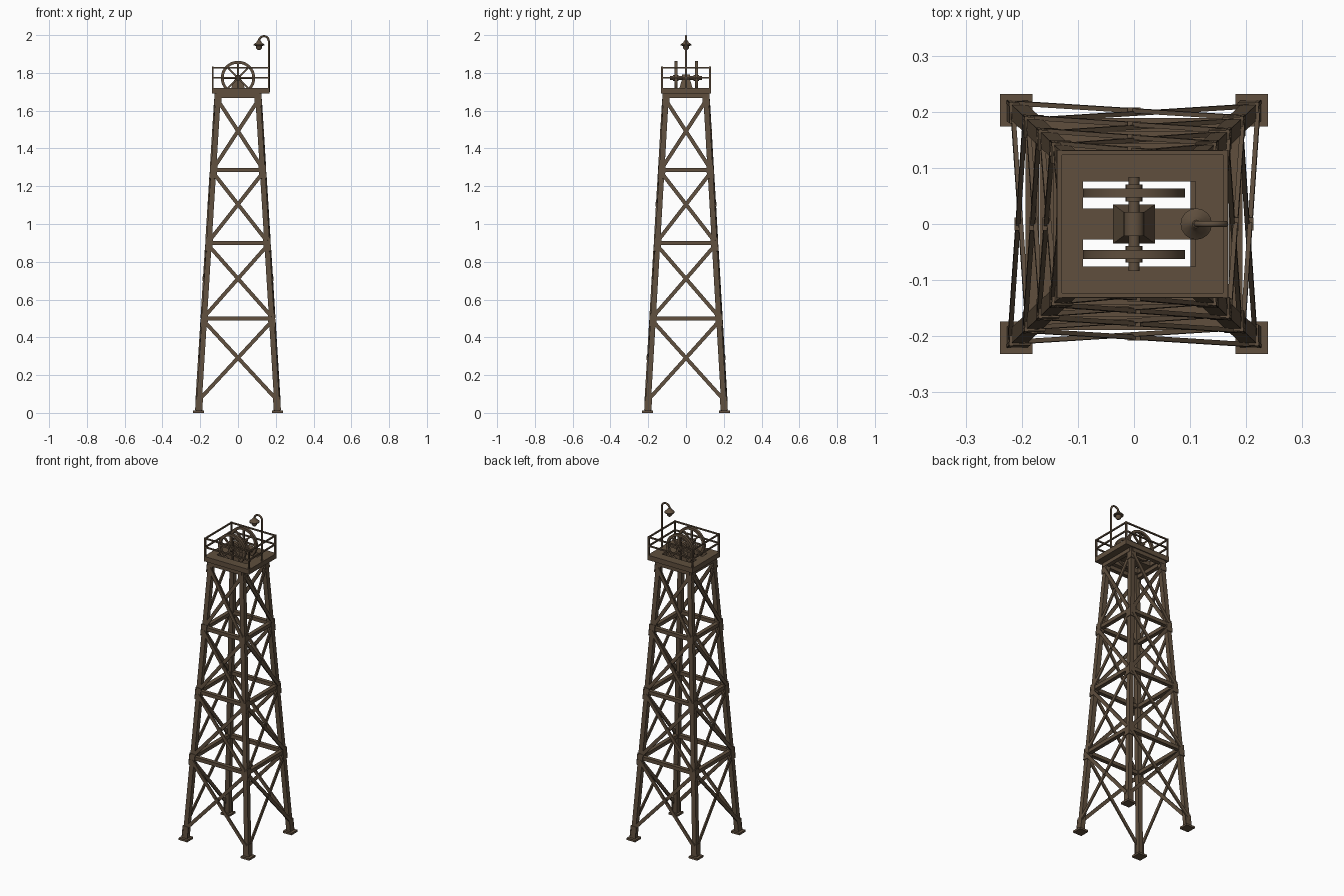
import bpy, bmesh, math
from mathutils import Vector, Matrix

if "Cube" in bpy.data.objects:
    bpy.data.objects.remove(bpy.data.objects["Cube"])

mat = bpy.data.materials.new("weathered_brown")
mat.diffuse_color = (0.115, 0.078, 0.048, 1)
mat.use_nodes = True
mat.node_tree.nodes["Principled BSDF"].inputs["Base Color"].default_value = mat.diffuse_color


def finish(bm, name, smooth=False):
    bmesh.ops.recalc_face_normals(bm, faces=bm.faces)
    me = bpy.data.meshes.new(name)
    bm.to_mesh(me)
    bm.free()
    ob = bpy.data.objects.new(name, me)
    me.materials.append(mat)
    bpy.context.collection.objects.link(ob)
    if smooth:
        bpy.context.view_layer.objects.active = ob
        ob.select_set(True)
        bpy.ops.object.shade_smooth_by_angle(angle=math.radians(40))
        ob.select_set(False)
    return ob


def bar(bm, p, q, w, t, normal):
    """Box beam from p to q, w wide in the face plane, t thick along normal."""
    p, q = Vector(p), Vector(q)
    d = (q - p).normalized()
    n = Vector(normal)
    n = (n - d * n.dot(d)).normalized()
    s = n.cross(d)
    m = Matrix((s * w, n * t, d * (q - p).length)).transposed().to_4x4()
    m.translation = (p + q) / 2
    bmesh.ops.create_cube(bm, size=1, matrix=m)


def lathe(bm, profile, m, n=24, closed=False):
    """Revolve (radius, height) points about local z."""
    rings = [[bm.verts.new(m @ Vector((r * math.cos(2 * math.pi * i / n),
              r * math.sin(2 * math.pi * i / n), h))) for i in range(n)] for r, h in profile]
    pairs = list(zip(rings, rings[1:]))
    if closed:
        pairs.append((rings[-1], rings[0]))
    else:
        bm.faces.new(rings[0])
        bm.faces.new(rings[-1])
    for a, b in pairs:
        for i in range(n):
            bm.faces.new((a[i], a[(i + 1) % n], b[(i + 1) % n], b[i]))


def leg(sx, sy, z, out=0.0):
    k = z / 1.68
    return Vector((sx * (0.209 - 0.104 * k + out), sy * (0.203 - 0.098 * k + out), z))


CORNERS = [(-1, -1), (1, -1), (1, 1), (-1, 1)]
SIDES = list(zip(CORNERS, CORNERS[1:] + CORNERS[:1]))
LEVELS = [0.06, 0.5, 0.9, 1.285, 1.67]

# legs and foot plates
bm = bmesh.new()
for c in CORNERS:
    bar(bm, leg(*c, 0.005), leg(*c, 1.69), 0.028, 0.028, (0, 1, 0))
finish(bm, "tower_legs")
bm = bmesh.new()
for sx, sy in CORNERS:
    bar(bm, (sx * .21, sy * .203, 0), (sx * .21, sy * .203, .012), .058, .058, (0, 1, 0))
finish(bm, "foot_plates")

# horizontal girts, cross braces and gusset plates on each side
girts, braces, plates = bmesh.new(), bmesh.new(), bmesh.new()
for a, b in SIDES:
    n = Vector((a[0] + b[0], a[1] + b[1], 0)) / 2

    def at(c, z, o):
        return leg(*c, z) + n * o

    for z in LEVELS[1:4]:
        bar(girts, at(a, z, .003), at(b, z, .003), .022, .024, n)
    for lo, hi in zip(LEVELS, LEVELS[1:]):
        lo, hi = lo + .01, hi - .015
        bar(braces, at(a, lo, .011), at(b, hi, .011), .02, .008, n)
        bar(braces, at(b, lo, .016), at(a, hi, .016), .02, .008, n)
        # centre plate where the braces cross
        wl, wh = (at(a, lo, 0) - at(b, lo, 0)).length, (at(a, hi, 0) - at(b, hi, 0)).length
        zc = lo + (hi - lo) * wl / (wl + wh)
        c = (at(a, zc, .016) + at(b, zc, .016)) / 2
        bar(plates, c - Vector((0, 0, .012)), c + Vector((0, 0, .012)), .024, .012, n)
    for z in LEVELS:
        for c in (a, b):
            bar(plates, at(c, z - .045, .015), at(c, min(z + .025, 1.69), .015), .038, .006, n)
finish(girts, "horizontal_girts")
finish(braces, "cross_braces")
finish(plates, "gusset_plates")

# frame beams under the deck
bm = bmesh.new()
for a, b in SIDES:
    n = Vector((a[0] + b[0], a[1] + b[1], 0)) / 2
    bar(bm, (a[0] * .113, a[1] * .113, 1.68), (b[0] * .113, b[1] * .113, 1.68), .025, .025, n)
finish(bm, "deck_frame")

# deck with one slot for each wheel
X0, X1, Y = -.138, .168, .132
xs, ys = [X0, -.091, .11, X1], [-Y, -.076, -.028, .028, .076, Y]
bm = bmesh.new()
v = [[bm.verts.new((x, y, 1.69)) for y in ys] for x in xs]
for i in range(3):
    for j in range(5):
        if i != 1 or j not in (1, 3):
            bm.faces.new((v[i][j], v[i + 1][j], v[i + 1][j + 1], v[i][j + 1]))
ex = bmesh.ops.extrude_face_region(bm, geom=bm.faces[:], use_keep_orig=True)
for e in ex["geom"]:
    if isinstance(e, bmesh.types.BMVert):
        e.co.z += .03
finish(bm, "deck")

# railing
bm = bmesh.new()
rc = [(X0 + .005, -Y + .005), (X1 - .005, -Y + .005), (X1 - .005, Y - .005), (X0 + .005, Y - .005)]
for p, q in zip(rc, rc[1:] + rc[:1]):
    bar(bm, (*p, 1.715), (*p, 1.833), .009, .009, (0, 1, 0))
    for z in (1.775, 1.828):
        bar(bm, (*p, z), (*q, z), .008, .008, (0, 0, 1))
finish(bm, "railing")

# winding wheels: rim, spokes, hub
AZ = 1.773
turn = Matrix.Rotation(math.pi / 2, 4, 'X')
for name, y in (("front_wheel", -.054), ("back_wheel", .055)):
    m = Matrix.Translation((0, y, AZ)) @ turn
    bm = bmesh.new()
    lathe(bm, [(.091, -.008), (.091, .008), (.076, .008), (.076, -.008)], m, 32, True)
    lathe(bm, [(.015, -.015), (.015, .015)], m, 16)
    for i in range(8):
        a = i * math.pi / 4
        d = Vector((math.cos(a), 0, math.sin(a)))
        c = Vector((0, y, AZ))
        bar(bm, c + d * .012, c + d * .08, .01, .009, (0, 1, 0))
    finish(bm, name, True)

# axle with central bearing
bm = bmesh.new()
m = Matrix.Translation((0, 0, AZ)) @ turn
lathe(bm, [(.010, -.084), (.010, .084)], m, 16)
lathe(bm, [(.018, -.021), (.018, .021)], m, 16)
finish(bm, "axle", True)

# tapered bearing pedestal
bm = bmesh.new()
bmesh.ops.create_cube(bm, size=1, matrix=Matrix.Translation((0, 0, 1.742)) @ Matrix.Diagonal((.074, .07, .048, 1)))
for w in bm.verts:
    if w.co.z > 1.75:
        w.co.x *= .5
        w.co.y *= .6
finish(bm, "bearing_pedestal")

# lamp post with hooked top
cu = bpy.data.curves.new("lamp_post", 'CURVE')
cu.dimensions = '3D'
cu.bevel_depth = .0055
cu.bevel_resolution = 2
cu.use_fill_caps = True
pts = [(.163, 1.7)] + [(.137 + .026 * math.cos(i * math.pi / 10), 1.9685 + .026 * math.sin(i * math.pi / 10))
                       for i in range(11)] + [(.111, 1.96)]
sp = cu.splines.new('POLY')
sp.points.add(len(pts) - 1)
for p, (x, z) in zip(sp.points, pts):
    p.co = (x, 0, z, 1)
cu.materials.append(mat)
bpy.context.collection.objects.link(bpy.data.objects.new("lamp_post", cu))

# lamp shade and bulb
bm = bmesh.new()
lathe(bm, [(.007, 1.973), (.011, 1.967), (.014, 1.962), (.028, 1.95), (.028, 1.945), (.017, 1.943),
           (.015, 1.93), (.007, 1.921)], Matrix.Translation((.111, 0, 0)), 16)
finish(bm, "lamp", True)
